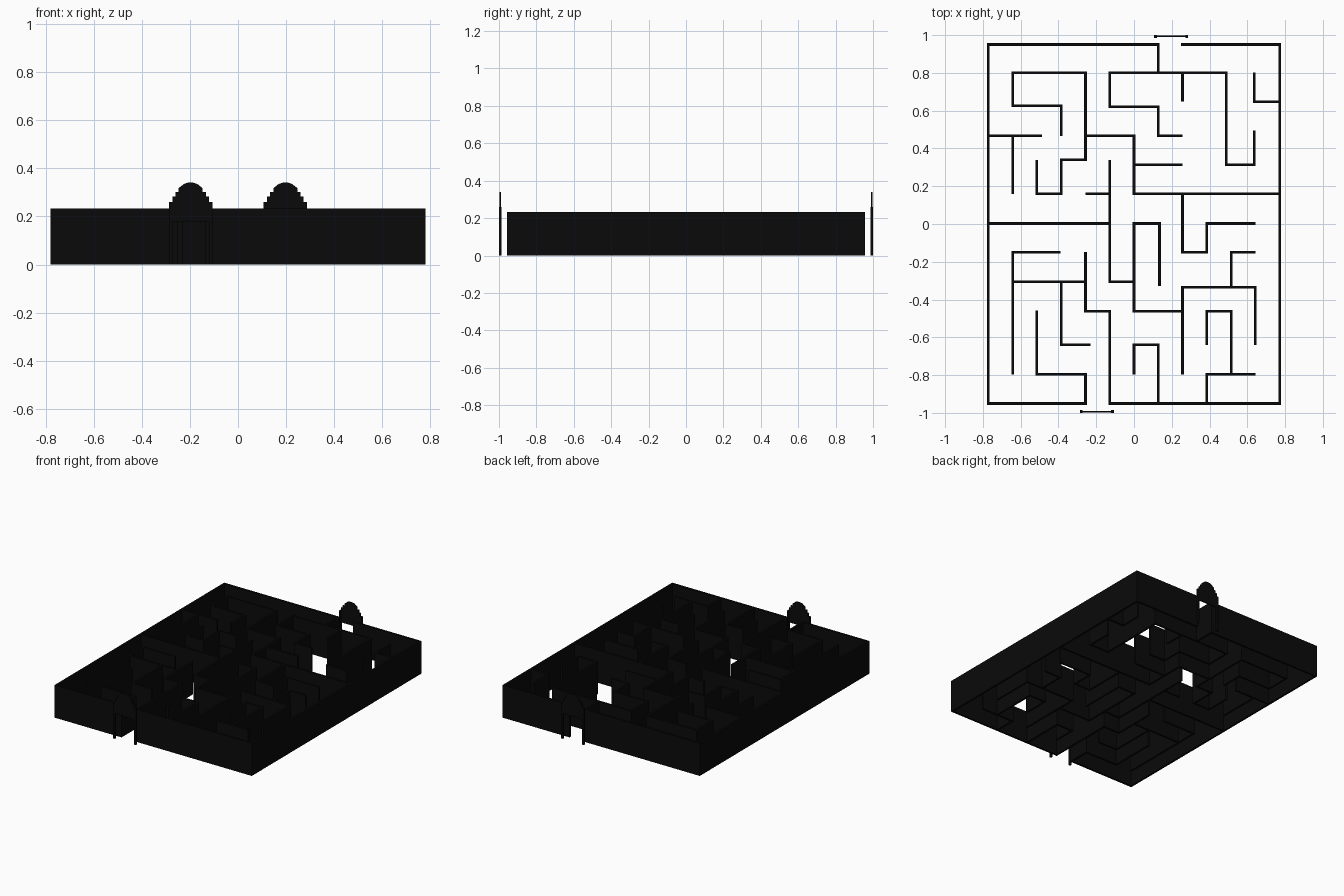
import bpy, bmesh
from mathutils import Matrix, Vector

H, T = 0.233, 0.014          # wall height and thickness

black = bpy.data.materials.new("black")
black.diffuse_color = (0.003, 0.003, 0.003, 1)


def finish(name, bm):
    mesh = bpy.data.meshes.new(name)
    bm.to_mesh(mesh)
    bm.free()
    mesh.materials.append(black)
    ob = bpy.data.objects.new(name, mesh)
    bpy.context.collection.objects.link(ob)
    return ob


def add_box(bm, x0, x1, y0, y1, z0, z1):
    m = Matrix.Translation(((x0 + x1) / 2, (y0 + y1) / 2, (z0 + z1) / 2))
    bmesh.ops.create_cube(bm, size=1, matrix=m @ Matrix.Diagonal((x1 - x0, y1 - y0, z1 - z0, 1)))


def build_walls(name, rows, cols):
    bm = bmesh.new()
    h = T / 2
    for y, spans in rows.items():
        for a, b in spans:
            add_box(bm, a - h, b + h, y - h, y + h, 0, H)
    for x, spans in cols.items():
        for a, b in spans:
            add_box(bm, x - h, x + h, a - h, b + h, 0, H)
    return finish(name, bm)


# outer boundary with an entrance and an exit
build_walls("outer_walls",
            {.95: [(-.772, .128), (.257, .772)], -.95: [(-.772, -.257), (-.128, .772)]},
            {-.772: [(-.95, .95)], .772: [(-.95, .95)]})

# walls running along x, keyed by y
rows = {
    .80: [(-.642, -.257), (-.128, .488)],
    .647: [(.637, .772)],
    .626: [(-.642, -.385)],
    .62: [(-.128, .128)],
    .467: [(-.772, -.495), (-.257, 0), (.128, .25)],
    .34: [(-.385, -.257)],
    .313: [(0, .25), (.488, .637)],
    .16: [(-.514, -.385), (-.25, -.128), (0, .772)],
    .003: [(-.772, -.128), (0, .135), (.385, .635)],
    -.15: [(-.642, -.395), (.257, .385), (.514, .635)],
    -.305: [(-.642, -.257), (-.128, 0)],
    -.334: [(.257, .642)],
    -.461: [(-.257, -.128), (0, .257), (.385, .514)],
    -.64: [(-.385, -.237), (0, .128)],
    -.796: [(-.514, -.257), (.385, .635)],
}
# walls running along y, keyed by x
cols = {
    -.642: [(.626, .80), (.167, .467), (-.79, -.15)],
    -.514: [(.16, .333), (-.796, -.466)],
    -.385: [(.474, .626), (.16, .34), (-.64, -.305)],
    -.257: [(.34, .80), (-.461, -.155), (-.95, -.796)],
    -.128: [(.62, .80), (-.305, .333), (-.95, -.461)],
    0: [(.16, .467), (-.461, .003), (-.79, -.64)],
    .128: [(.80, .95), (.467, .62), (-.95, -.64)],
    .135: [(-.322, .003)],
    .257: [(.655, .80), (-.15, .16), (-.79, -.334)],
    .385: [(-.15, .003), (-.634, -.461), (-.95, -.796)],
    .488: [(.313, .80)],
    .514: [(-.334, -.15), (-.796, -.461)],
    .637: [(.647, .795), (.313, .487)],
    .642: [(-.634, -.334)],
}
build_walls("inner_walls", rows, cols)

# right half of the stepped dome outline: (x offset, z)
half = [(.083, .178), (.083, .256), (.076, .256), (.076, .283), (.063, .283), (.063, .302),
        (.05, .302), (.05, .318), (.04, .325), (.028, .335), (.012, .34)]
outline = half + [(-x, z) for x, z in reversed(half)]


def build_gate(name, cx, cy):
    # two square posts
    bm = bmesh.new()
    for s in (-1, 1):
        px = cx + s * .083
        add_box(bm, px - .007, px + .007, cy - .007, cy + .007, 0, .26)
    finish(name + "_posts", bm)
    # thin domed panel between them
    bm = bmesh.new()
    face = bm.faces.new([bm.verts.new((cx + x, cy - .004, z)) for x, z in outline])
    ext = bmesh.ops.extrude_face_region(bm, geom=[face])
    verts = [v for v in ext["geom"] if isinstance(v, bmesh.types.BMVert)]
    bmesh.ops.translate(bm, verts=verts, vec=Vector((0, .008, 0)))
    bmesh.ops.recalc_face_normals(bm, faces=bm.faces)
    finish(name + "_panel", bm)


build_gate("entrance_gate", -.197, -.993)
build_gate("exit_gate", .197, .993)
